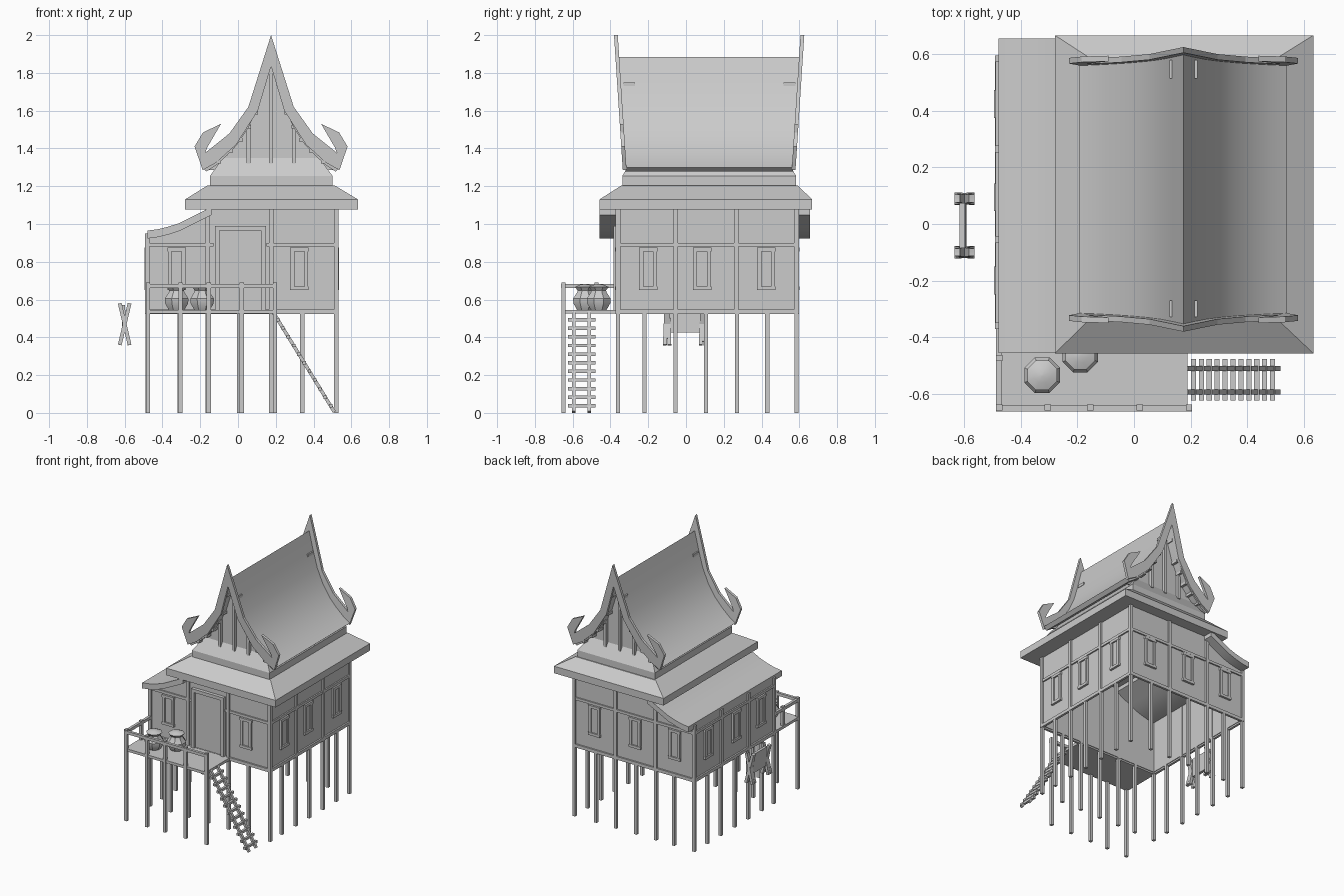
import bpy, bmesh, math
from mathutils import Vector

cube = bpy.data.objects.get("Cube")
if cube:
    bpy.data.objects.remove(cube, do_unlink=True)

grey = bpy.data.materials.new("plain grey")
grey.use_nodes = True
grey.diffuse_color = (0.6, 0.6, 0.6, 1)
grey.node_tree.nodes["Principled BSDF"].inputs["Base Color"].default_value = (0.6, 0.6, 0.6, 1)

CX = 0.175                      # ridge line of the main roof
XL, XR, YF, YB = -0.48, 0.52, -0.36, 0.585   # wall planes
FLOOR, EAVE = 0.535, 1.08


def finish(bm, name, smooth=False):
    bmesh.ops.recalc_face_normals(bm, faces=bm.faces)
    mesh = bpy.data.meshes.new(name)
    bm.to_mesh(mesh)
    bm.free()
    mesh.materials.append(grey)
    obj = bpy.data.objects.new(name, mesh)
    bpy.context.scene.collection.objects.link(obj)
    if smooth:
        bpy.ops.object.select_all(action='DESELECT')
        obj.select_set(True)
        bpy.context.view_layer.objects.active = obj
        bpy.ops.object.shade_smooth_by_angle(angle=math.radians(35))
    return obj


def loft(bm, a, b):
    """Solid between two matching outlines."""
    va, vb = [bm.verts.new(p) for p in a], [bm.verts.new(p) for p in b]
    bm.faces.new(va)
    bm.faces.new(vb[::-1])
    for i in range(len(va)):
        j = (i + 1) % len(va)
        bm.faces.new((va[i], vb[i], vb[j], va[j]))


def rect(x0, x1, y0, y1, z):
    return [(x0, y0, z), (x1, y0, z), (x1, y1, z), (x0, y1, z)]


def box(bm, x0, x1, y0, y1, z0, z1):
    loft(bm, rect(x0, x1, y0, y1, z0), rect(x0, x1, y0, y1, z1))


def beam(bm, p, q, w, up=(0, 1, 0)):
    """Square bar from p to q."""
    p, q = Vector(p), Vector(q)
    s = (q - p).cross(Vector(up)).normalized() * w / 2
    t = (q - p).cross(s).normalized() * w / 2
    ring = [s + t, t - s, -s - t, s - t]
    loft(bm, [p + r for r in ring], [q + r for r in ring])


def prism(bm, pts, y0, y1, lean=0.0):
    """Outline in x and z, swept along y; ends may lean outward with height."""
    loft(bm, [(x, y0 - lean * (z - 1.29), z) for x, z in pts],
         [(x, y1 + lean * (z - 1.29), z) for x, z in pts])


def wall_box(bm, side, u0, u1, o0, o1, z0, z1):
    """Box on a wall: u runs along the wall, o points out of it."""
    if side == "front":
        box(bm, u0, u1, YF - o1, YF - o0, z0, z1)
    elif side == "back":
        box(bm, u0, u1, YB + o0, YB + o1, z0, z1)
    elif side == "right":
        box(bm, XR + o0, XR + o1, u0, u1, z0, z1)
    else:
        box(bm, XL - o1, XL - o0, u0, u1, z0, z1)


# walls, open underneath
bm = bmesh.new()
gable = [(XL, FLOOR), (XR, FLOOR), (XR, EAVE), (-0.14, EAVE), (-0.3, 0.99), (XL, 0.94)]
prism(bm, gable, YF, YF + 0.01)
prism(bm, gable, YB - 0.01, YB)
box(bm, XR - 0.01, XR, YF, YB, FLOOR, EAVE)
box(bm, XL, XL + 0.01, YF, YB, FLOOR, 0.95)
finish(bm, "walls")

# wall framing
WALLS = {"front": ((XL, -0.16, 0.175, XR), (XL, XR)),
         "back": ((XL, -0.16, 0.175, XR), (XL, XR)),
         "left": ((YF, -0.055, 0.265, YB), (YF, YB)),
         "right": ((YF, -0.055, 0.265, YB), (YF, YB))}
bm = bmesh.new()
for side, (studs, (a, b)) in WALLS.items():
    for u in studs:
        top = 0.95 if side == "left" or (u == XL and side in ("front", "back")) else EAVE
        wall_box(bm, side, u - 0.012, u + 0.012, -0.012, 0.012, FLOOR - 0.01, top)
    wall_box(bm, side, a, b, -0.005, 0.012, FLOOR - 0.012, FLOOR + 0.012)
    spans = [(a, -0.13), (0.15, b)] if side == "front" else [(a, b)]
    for s, e in spans:
        wall_box(bm, side, s, e, -0.005, 0.01, 0.88, 0.9)
finish(bm, "wall_framing")

# windows: frame sticks, wider caps and a sunken shutter
WINDOWS = {"front": (-0.325, 0.325), "back": (-0.32, 0.01, 0.35),
           "left": (-0.2, 0.095, 0.425), "right": (-0.2, 0.085, 0.425)}
bm = bmesh.new()
for side, centres in WINDOWS.items():
    for c in centres:
        for s in (-1, 1):
            u = c + s * 0.036
            wall_box(bm, side, u - 0.01, u + 0.01, 0, 0.014, 0.66, 0.865)
        for z in (0.66, 0.865):
            wall_box(bm, side, c - 0.049, c + 0.049, 0, 0.016, z - 0.01, z + 0.01)
        wall_box(bm, side, c - 0.03, c + 0.03, 0, 0.005, 0.66, 0.86)
finish(bm, "windows")

# door
bm = bmesh.new()
for u in (-0.11, 0.135):
    wall_box(bm, "front", u - 0.012, u + 0.012, 0, 0.025, FLOOR, 0.985)
wall_box(bm, "front", -0.122, 0.147, 0, 0.025, 0.965, 0.99)
wall_box(bm, "front", -0.1, 0.125, 0, 0.008, FLOOR, 0.97)
finish(bm, "door")

# stilts around the house and under the deck
bm = bmesh.new()
xs = (XL, -0.31, -0.16, 0.005, 0.175, 0.34, XR)
ys = (YF, -0.22, -0.055, 0.105, 0.27, 0.43, YB)
spots = {(x, y) for x in xs for y in (YF, YB)} | {(x, y) for x in (XL, XR) for y in ys}
for x, y in spots:
    box(bm, x - 0.011, x + 0.011, y - 0.011, y + 0.011, 0, FLOOR)
deck_xs = (-0.477, -0.305, -0.155, 0.02, 0.195)
for x in deck_xs:
    box(bm, x - 0.011, x + 0.011, -0.66, -0.638, 0, 0.69)
finish(bm, "stilts")

# deck and railing
bm = bmesh.new()
box(bm, -0.488, 0.19, -0.655, YF, 0.525, 0.545)
finish(bm, "deck")
bm = bmesh.new()
box(bm, -0.488, 0.205, -0.663, -0.643, 0.66, 0.682)
box(bm, -0.488, -0.468, -0.663, YF, 0.66, 0.682)
box(bm, -0.488, -0.466, -0.485, -0.463, 0.53, 0.69)
finish(bm, "deck_railing")

# ladder
bm = bmesh.new()
top, foot = Vector((0.185, 0, 0.535)), Vector((0.51, 0, 0.005))
for y in (-0.595, -0.512):
    beam(bm, top + Vector((0, y, 0)), foot + Vector((0, y, 0)), 0.018)
for i in range(11):
    p = top.lerp(foot, (i + 0.9) / 11.6)
    box(bm, p.x - 0.009, p.x + 0.009, -0.625, -0.478, p.z - 0.009, p.z + 0.009)
finish(bm, "ladder")

# water jars
JAR = [(0.045, 0.545), (0.066, 0.58), (0.068, 0.605), (0.045, 0.638),
       (0.042, 0.648), (0.057, 0.667), (0.03, 0.678), (0.004, 0.682)]
for n, (x, y) in enumerate(((-0.325, -0.535), (-0.19, -0.462))):
    bm = bmesh.new()
    rings = [[bm.verts.new((x + r * math.cos((k + 0.5) * math.pi / 4),
                            y + r * math.sin((k + 0.5) * math.pi / 4), z))
              for k in range(8)] for r, z in JAR]
    for a, b in zip(rings, rings[1:]):
        for k in range(8):
            bm.faces.new((a[k], a[k - 1], b[k - 1], b[k]))
    bm.faces.new(rings[0])
    bm.faces.new(rings[-1])
    finish(bm, f"water_jar_{n + 1}", smooth=True)

# lower hipped eave and the base of the upper roof
bm = bmesh.new()
box(bm, -0.28, 0.635, -0.458, 0.668, 1.077, 1.13)
loft(bm, rect(-0.28, 0.635, -0.458, 0.668, 1.13), rect(-0.16, 0.51, -0.34, 0.59, 1.205))
finish(bm, "hipped_eave")
bm = bmesh.new()
box(bm, -0.148, 0.5, -0.337, 0.583, 1.2, 1.255)
loft(bm, rect(-0.148, 0.5, -0.337, 0.583, 1.255), rect(-0.08, 0.43, -0.28, 0.525, 1.35))
finish(bm, "upper_roof_base")

# curved side roof
bm = bmesh.new()
upper = [(-0.48, 0.965), (-0.42, 0.973), (-0.365, 0.987), (-0.31, 1.005), (-0.26, 1.03), (-0.14, 1.09)]
lower = [(x, z - 0.042) for x, z in upper[::-1]]
prism(bm, upper + lower, -0.457, 0.657)
finish(bm, "side_roof", smooth=True)

# main curved roof
HALF = [(0, 1.885), (0.04, 1.75), (0.08, 1.63), (0.13, 1.53), (0.19, 1.445),
        (0.25, 1.385), (0.31, 1.335), (0.367, 1.3)]
bm = bmesh.new()
outer = [(CX - d, z) for d, z in HALF[:0:-1]] + [(CX + d, z) for d, z in HALF]
inner = [(CX + (x - CX) * 0.93, z - 0.022) for x, z in outer[::-1]]
prism(bm, outer + inner, -0.322, 0.567, 0.075)
finish(bm, "main_roof", smooth=True)

# gable walls with studs
bm = bmesh.new()
panel = [(CX + (x - CX) * 0.93, z - 0.015) for x, z in outer]
prism(bm, panel, -0.28, -0.27)
prism(bm, panel, 0.515, 0.525)
for d, z in ((-0.12, 1.53), (0, 1.84), (0.12, 1.53)):
    for y in (-0.292, 0.537):
        box(bm, CX + d - 0.01, CX + d + 0.01, y - 0.012, y + 0.012, 1.32, z)
finish(bm, "gable_walls")

# purlin ends along the gable edge
bm = bmesh.new()
for d, z in ((0.275, 1.33), (0.213, 1.385), (0.16, 1.445), (0.117, 1.515), (0.08, 1.59), (0.04, 1.74)):
    for s in (-1, 1):
        x = CX + s * d
        for y0, y1 in ((-0.33, -0.27), (0.515, 0.58)):
            box(bm, x - 0.01, x + 0.01, y0, y1, z - 0.01, z + 0.01)
finish(bm, "purlin_ends")

# bargeboards with upturned hooks
EDGE = [(0.12, 1.62), (0.22, 1.48), (0.348, 1.377), (0.338, 1.405), (0.265, 1.53), (0.36, 1.485),
        (0.405, 1.41), (0.362, 1.285), (0.29, 1.325), (0.185, 1.42), (0.07, 1.6)]
outline = ([(CX, 2.0)] + [(CX + d, z) for d, z in EDGE] + [(CX, 1.835)]
           + [(CX - d, z) for d, z in EDGE[::-1]])
for name, y, s in (("front_bargeboard", -0.325, -1), ("back_bargeboard", 0.57, 1)):
    bm = bmesh.new()
    ends = [[(x, y + s * 0.065 * (z - 1.29) + t, z) for x, z in outline] for t in (-0.01, 0.01)]
    loft(bm, *ends)
    finish(bm, name)

# hanging rack with crossed legs beside the house
bm = bmesh.new()
for y in (-0.1, 0.09):
    for s in (-1, 1):
        for dy in (-0.012, 0.012):
            beam(bm, (-0.6 - s * 0.026, y + dy, 0.36), (-0.6 + s * 0.026, y + dy * 0.3, 0.58), 0.02)
loft(bm, rect(-0.612, -0.592, -0.085, 0.075, 0.425), rect(-0.618, -0.598, -0.085, 0.075, 0.57))
finish(bm, "hanging_rack")
